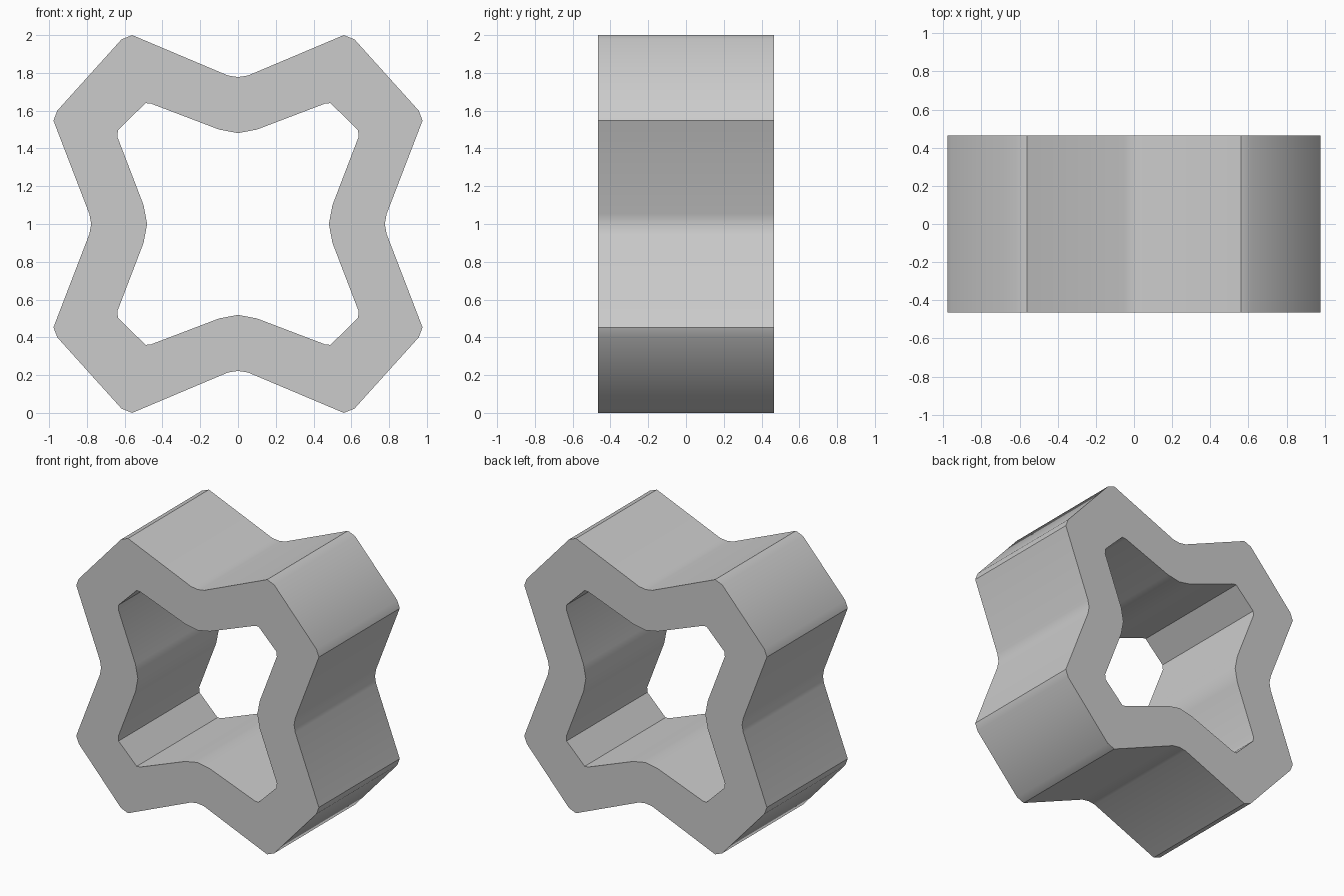
import bpy, bmesh, math

if "Cube" in bpy.data.objects:
    bpy.data.objects.remove(bpy.data.objects["Cube"])

HALF_DEPTH = 0.465
CENTRE_Z = 1.0

# First-quadrant profiles, from the top axis round to the right axis
OUTER = [(0, .778), (.053, .786), (.56, 1.0), (.617, .977),
         (.957, .60), (.977, .547), (.787, .053), (.777, 0)]
INNER = [(0, .481), (.1, .50), (.46, .637), (.49, .64),
         (.636, .495), (.638, .46), (.50, .10), (.481, 0)]


def full_loop(quarter):
    """Mirror a quarter profile into a closed loop."""
    half = quarter + [(x, -z) for x, z in reversed(quarter[:-1])]
    return half + [(-x, z) for x, z in reversed(half[1:-1])]


bm = bmesh.new()


def ring(profile, y):
    return [bm.verts.new((x, y, z + CENTRE_Z)) for x, z in full_loop(profile)]


# Four rings joined in a cycle: front face, outer wall, back face, inner wall
rings = [ring(INNER, -HALF_DEPTH), ring(OUTER, -HALF_DEPTH),
         ring(OUTER, HALF_DEPTH), ring(INNER, HALF_DEPTH)]
n = len(rings[0])
for k in range(4):
    a, b = rings[k], rings[(k + 1) % 4]
    for i in range(n):
        j = (i + 1) % n
        bm.faces.new((a[i], a[j], b[j], b[i]))
bmesh.ops.recalc_face_normals(bm, faces=bm.faces)

mesh = bpy.data.meshes.new("star_ring")
bm.to_mesh(mesh)
bm.free()
obj = bpy.data.objects.new("star_ring", mesh)
bpy.context.collection.objects.link(obj)

# Smooth walls, crisp front and back rims
bpy.context.view_layer.objects.active = obj
obj.select_set(True)
bpy.ops.object.shade_smooth_by_angle(angle=math.radians(40))
